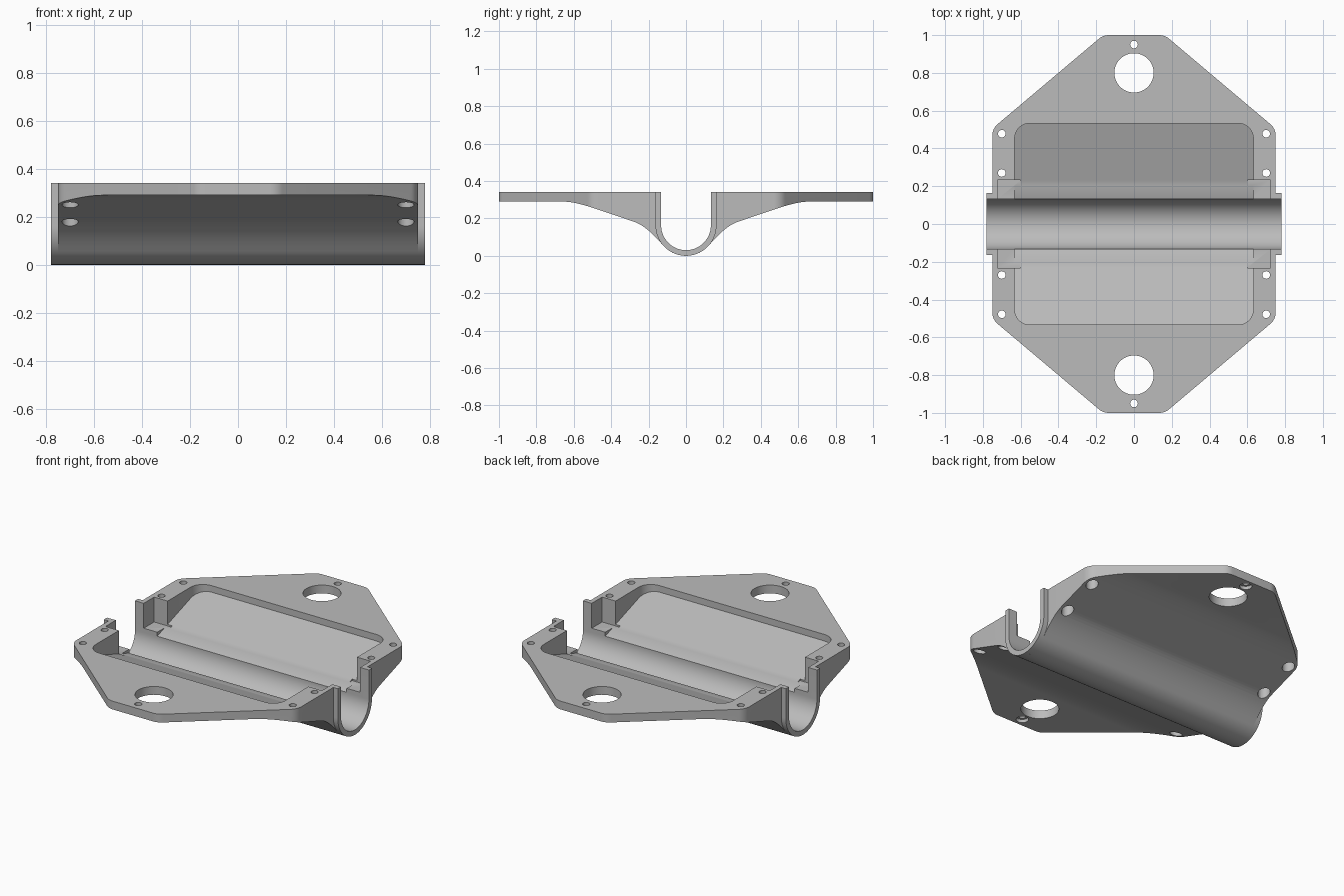
import bpy, bmesh, math
from mathutils import Vector

if "Cube" in bpy.data.objects:
    bpy.data.objects.remove(bpy.data.objects["Cube"])

grey = bpy.data.materials.new("plain_grey")
grey.diffuse_color = (0.5, 0.5, 0.5, 1)
grey.use_nodes = True
grey.node_tree.nodes["Principled BSDF"].inputs["Base Color"].default_value = grey.diffuse_color


def prism(name, pts, lo, hi, axis):
    """Extrude a closed 2D profile: axis 'z' takes (x, y), axis 'x' takes (y, z)."""
    bm = bmesh.new()
    put = (lambda p, h: (p[0], p[1], h)) if axis == 'z' else (lambda p, h: (h, p[0], p[1]))
    a = [bm.verts.new(put(p, lo)) for p in pts]
    b = [bm.verts.new(put(p, hi)) for p in pts]
    bm.faces.new(a)
    bm.faces.new(b)
    for i in range(len(pts)):
        j = (i + 1) % len(pts)
        bm.faces.new((a[i], a[j], b[j], b[i]))
    bmesh.ops.recalc_face_normals(bm, faces=bm.faces)
    me = bpy.data.meshes.new(name)
    bm.to_mesh(me)
    bm.free()
    me.materials.append(grey)
    ob = bpy.data.objects.new(name, me)
    bpy.context.collection.objects.link(ob)
    return ob


def boolean(ob, tool, op):
    """Apply a boolean and discard the tool."""
    m = ob.modifiers.new("cut", 'BOOLEAN')
    m.operation, m.object, m.solver = op, tool, 'EXACT'
    bpy.context.view_layer.objects.active = ob
    bpy.ops.object.modifier_apply(modifier=m.name)
    bpy.data.objects.remove(tool)


def bezier(a, c, b, n=10):
    return [tuple((1 - t) ** 2 * a[k] + 2 * t * (1 - t) * c[k] + t * t * b[k] for k in (0, 1))
            for t in (i / n for i in range(n + 1))]


def rounded(corners, r, n=8):
    """Round every corner of a polygon with a true arc of radius r."""
    out = []
    for i, p in enumerate(corners):
        p = Vector(p)
        u = (Vector(corners[i - 1]) - p).normalized()
        v = (Vector(corners[(i + 1) % len(corners)]) - p).normalized()
        half = u.angle(v) / 2
        c = p + (u + v).normalized() * (r / math.sin(half))
        s = p + u * (r / math.tan(half)) - c
        e = p + v * (r / math.tan(half)) - c
        a0, a1 = math.atan2(s.y, s.x), math.atan2(e.y, e.x)
        d = (a1 - a0 + math.pi) % (2 * math.pi) - math.pi
        out += [(c.x + r * math.cos(a0 + d * k / n), c.y + r * math.sin(a0 + d * k / n))
                for k in range(n + 1)]
    return out


def circle(x, y, r, n=32):
    return [(x + r * math.cos(2 * math.pi * i / n), y + r * math.sin(2 * math.pi * i / n))
            for i in range(n)]


def arc(r, a0, a1, n):
    """Arc in the y-z plane round the trough axis, angles in degrees."""
    return [(r * math.cos(math.radians(a0 + (a1 - a0) * i / n)),
             CZ + r * math.sin(math.radians(a0 + (a1 - a0) * i / n))) for i in range(n + 1)]


CZ, R_OUT, R_IN, TOP = 0.163, 0.163, 0.133, 0.34

# Body: side profile (flange, sloping belly, round trough) cut to the plan outline
half = [(1.1, TOP), (1.1, 0.29)] + bezier((0.66, 0.29), (0.60, 0.29), (0.5, 0.257))
half += bezier((0.28, 0.183), (0.2105, 0.16), arc(R_OUT, -40, -40, 1)[0])
half += arc(R_OUT, -40, -90, 12)[1:]
body = prism("bracket_body", half + [(-y, z) for y, z in reversed(half[:-1])], -0.9, 0.9, 'x')
outline = rounded([(0.75, 0.505), (0.163, 1), (-0.163, 1), (-0.75, 0.505),
                   (-0.75, -0.505), (-0.163, -1), (0.163, -1), (0.75, -0.505)], 0.08)
boolean(body, prism("outline_cutter", outline, -0.2, 0.6, 'z'), 'INTERSECT')

# Tray pocket with a floor sloping down to the trough
tray = prism("tray_cutter", rounded([(0.632, 0.533), (-0.632, 0.533),
                                     (-0.632, -0.533), (0.632, -0.533)], 0.08), 0.05, 0.6, 'z')
floor = [(0.7, 0.357), (R_IN, 0.166), (-R_IN, 0.166), (-0.7, 0.357), (-0.7, 0.7), (0.7, 0.7)]
boolean(tray, prism("floor_cutter", floor, -0.9, 0.9, 'x'), 'INTERSECT')
boolean(body, tray, 'DIFFERENCE')

# Notches at both trough ends
for s in (-1, 1):
    notch = [(s * 0.60, 0.232), (s * 0.722, 0.232), (s * 0.722, -0.232), (s * 0.60, -0.232)]
    boolean(body, prism("notch_cutter", notch, 0.19, 0.6, 'z'), 'DIFFERENCE')

# Open trough through the whole length
trough = [(R_IN, 0.6)] + arc(R_IN, 0, -180, 40) + [(-R_IN, 0.6)]
boolean(body, prism("trough_cutter", trough, -1, 1, 'x'), 'DIFFERENCE')

# Large round holes, and screw holes with counterbores underneath
screws = [(sx * 0.7, sy * y) for sx in (-1, 1) for sy in (-1, 1) for y in (0.27, 0.478)]
screws += [(0, 0.95), (0, -0.95)]
for s in (-1, 1):
    boolean(body, prism("hole_cutter", circle(0, s * 0.8, 0.104, 48), -0.2, 0.6, 'z'), 'DIFFERENCE')
for x, y in screws:
    boolean(body, prism("hole_cutter", circle(x, y, 0.02), -0.2, 0.6, 'z'), 'DIFFERENCE')
    boolean(body, prism("bore_cutter", circle(x, y, 0.034), -0.2, 0.31, 'z'), 'DIFFERENCE')

# Thin U-shaped collars at the trough ends
ring = [(R_OUT, TOP)] + arc(R_OUT, 0, -180, 40) + [(-R_OUT, TOP), (-R_IN, TOP)]
ring += arc(R_IN, -180, 0, 40) + [(R_IN, TOP)]
collars = [prism("trough_collar_" + n, ring, a, b, 'x')
           for n, a, b in (("left", -0.78, -0.75), ("right", 0.75, 0.78))]

# Smooth curved walls, keep hard edges
bpy.ops.object.select_all(action='DESELECT')
for ob in [body] + collars:
    ob.select_set(True)
bpy.context.view_layer.objects.active = body
bpy.ops.object.shade_smooth_by_angle(angle=math.radians(25))
